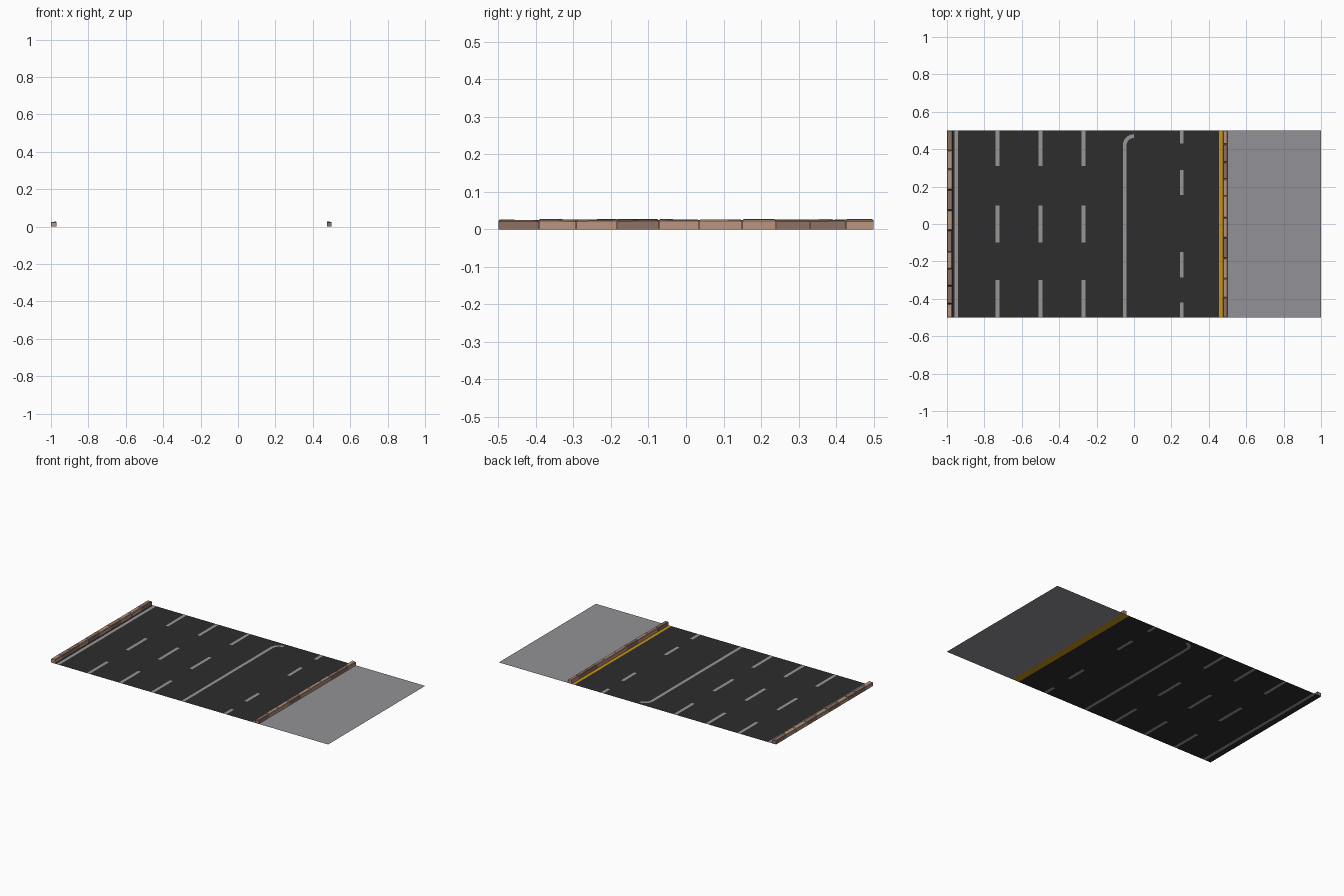
import bpy, bmesh, math, random

if "Cube" in bpy.data.objects:
    bpy.data.objects.remove(bpy.data.objects["Cube"])
random.seed(4)


def mat(name, rgb):
    m = bpy.data.materials.new(name)
    m.diffuse_color = (*rgb, 1)
    m.use_nodes = True
    m.node_tree.nodes["Principled BSDF"].inputs["Base Color"].default_value = m.diffuse_color
    return m


asphalt = mat("asphalt", (0.026, 0.026, 0.026))
white = mat("worn white paint", (0.31, 0.31, 0.315))
yellow = mat("yellow paint", (0.58, 0.29, 0.008))
paving = mat("grey paving", (0.29, 0.29, 0.31))
stone_light = mat("light stone", (0.48, 0.30, 0.22))
stone_dark = mat("dark stone", (0.27, 0.165, 0.125))


def finish(bm, name, mats):
    bmesh.ops.remove_doubles(bm, verts=bm.verts, dist=1e-5)
    me = bpy.data.meshes.new(name)
    bm.to_mesh(me)
    bm.free()
    ob = bpy.data.objects.new(name, me)
    bpy.context.collection.objects.link(ob)
    for m in mats:
        me.materials.append(m)
    return ob


def face(bm, pts, index=0):
    f = bm.faces.new([bm.verts.new((x, y, 0)) for x, y in pts])
    f.normal_update()
    if f.normal.z < 0:
        f.normal_flip()
    f.material_index = index


# Road columns: (x0, x1, paint index, painted y ranges)
FULL = [(-0.5, 0.5)]
LONG = [(-0.5, -0.3), (-0.1, 0.1), (0.31, 0.5)]
SHORT = [(-0.5, -0.42), (-0.285, -0.15), (0.155, 0.29), (0.43, 0.5)]
CY = 0.42  # where the solid line starts to turn
lines = [(-0.96, -0.94, 1, FULL), (-0.74, -0.72, 1, LONG), (-0.51, -0.49, 1, LONG),
         (-0.28, -0.26, 1, LONG), (-0.06, -0.04, 1, [(-0.5, CY)]),
         (0.245, 0.265, 1, SHORT), (0.455, 0.50, 2, FULL)]


def rect(bm, x0, x1, y0, y1, index):
    if x1 - x0 > 1e-6 and y1 - y0 > 1e-6:
        face(bm, [(x0, y0), (x1, y0), (x1, y1), (x0, y1)], index)


bm = bmesh.new()
x = -1.0
for x0, x1, paint, spans in lines:
    # plain asphalt up to this line
    if abs(x + 0.04) < 1e-6:
        rect(bm, x, 0, -0.5, CY, 0)
        x = 0.0
    rect(bm, x, x0, -0.5, 0.5, 0)
    y = -0.5
    for a, b in spans:
        rect(bm, x0, x1, y, a, 0)
        rect(bm, x0, x1, a, b, paint)
        y = b
    if x0 != -0.06:
        rect(bm, x0, x1, y, 0.5, 0)
    x = x1

# Turning end of the solid line: quarter ring cut into the asphalt
N = 8
arc = lambda r, i: (-r * math.cos(i * math.pi / 2 / N), CY + r * math.sin(i * math.pi / 2 / N))
for i in range(N):
    o0, o1, n0, n1 = arc(0.06, i), arc(0.06, i + 1), arc(0.04, i), arc(0.04, i + 1)
    face(bm, [o0, o1, n1, n0], 1)
    face(bm, [n0, n1, (0, CY)], 0)
    face(bm, [o0, o1, (o1[0], 0.5), (o0[0], 0.5)], 0)
finish(bm, "road", [asphalt, white, yellow])

# Sidewalk
bm = bmesh.new()
rect(bm, 0.5, 1.0, -0.5, 0.5, 0)
finish(bm, "sidewalk", [paving])


# Kerbs: rows of worn, bevelled stones with uneven tops
def kerb(name, outer, inner, joints, dark):
    bm = bmesh.new()
    for k, (y0, y1) in enumerate(zip(joints, joints[1:])):
        st = bmesh.new()
        bmesh.ops.create_cube(st, size=1)
        tilt = random.uniform(0, 0.003)
        wob = random.uniform(0, 0.002)
        for v in st.verts:
            is_inner = v.co.x > 0
            top = v.co.z > 0
            v.co.y = y1 - 0.0007 if v.co.y > 0 else y0 + 0.0007
            v.co.x = inner - math.copysign(wob, inner - outer) if is_inner else outer
            v.co.z = (0.0245 + (tilt if is_inner else 0) + random.uniform(-0.001, 0.001)) if top else 0
        bmesh.ops.delete(st, geom=[f for f in st.faces if all(v.co.z == 0 for v in f.verts)],
                         context='FACES_ONLY')
        st.normal_update()
        top_edges = [e for e in st.edges if all(v.co.z > 0.01 for v in e.verts)]
        bmesh.ops.bevel(st, geom=top_edges, offset=0.003, segments=1, affect='EDGES')
        bmesh.ops.recalc_face_normals(st, faces=st.faces)
        top_face = max(st.faces, key=lambda f: f.calc_center_median().z)
        top_face.normal_update()
        if top_face.normal.z < 0:
            bmesh.ops.reverse_faces(st, faces=st.faces)
        for f in st.faces:
            f.material_index = 1 if k in dark else 0
        tmp = bpy.data.meshes.new("tmp")
        st.to_mesh(tmp)
        st.free()
        bm.from_mesh(tmp)
        bpy.data.meshes.remove(tmp)
    finish(bm, name, [stone_light, stone_dark])


joints = [-0.5, -0.393, -0.292, -0.183, -0.073, 0.034, 0.15, 0.24, 0.33, 0.426, 0.5]
kerb("right_kerb", 0.5, 0.475, joints, {0, 3, 7, 8})
kerb("left_kerb", -1.0, -0.97, [-y for y in reversed(joints)], {1, 2, 4, 6, 9})
